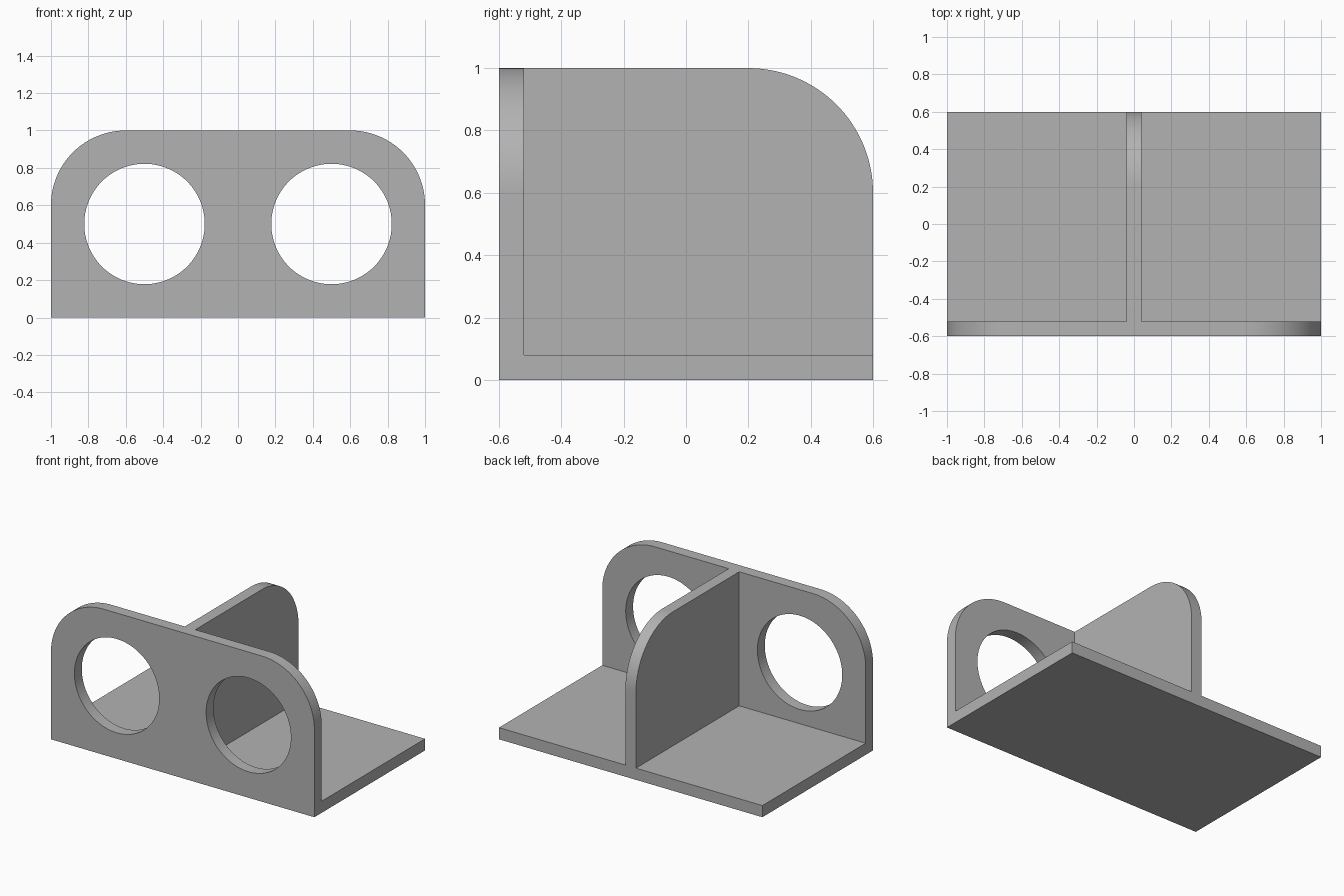
import bpy
import bmesh
from math import cos, sin, pi, radians
from mathutils import Vector

if "Cube" in bpy.data.objects:
    bpy.data.objects.remove(bpy.data.objects["Cube"], do_unlink=True)

# Overall dimensions
HALF_W, HALF_D, HEIGHT = 1.0, 0.6, 1.0
THICK = 0.08
CORNER = 0.4
HOLE_R, HOLE_X, HOLE_Z = 0.322, 0.5, 0.5

# Plain grey material
grey = bpy.data.materials.new("grey")
grey.use_nodes = True
grey.diffuse_color = (0.45, 0.45, 0.45, 1)
grey.node_tree.nodes["Principled BSDF"].inputs["Base Color"].default_value = grey.diffuse_color


def arc(cx, cz, radius, start, end, steps):
    """Points along a circular arc, angles in degrees."""
    angles = [radians(start + (end - start) * i / steps) for i in range(steps + 1)]
    return [(cx + radius * cos(a), cz + radius * sin(a)) for a in angles]


def extrude_profile(name, points, place, depth):
    """Extrude a closed 2D outline, mapped to 3D by place, along depth."""
    bm = bmesh.new()
    face = bm.faces.new([bm.verts.new(place(u, v)) for u, v in points])
    grown = bmesh.ops.extrude_face_region(bm, geom=[face])
    moved = [g for g in grown["geom"] if isinstance(g, bmesh.types.BMVert)]
    bmesh.ops.translate(bm, verts=moved, vec=Vector(depth))
    bmesh.ops.recalc_face_normals(bm, faces=bm.faces)
    mesh = bpy.data.meshes.new(name)
    bm.to_mesh(mesh)
    bm.free()
    mesh.materials.append(grey)
    obj = bpy.data.objects.new(name, mesh)
    bpy.context.collection.objects.link(obj)
    return obj


# Base plate, running back from the front plate
base = extrude_profile(
    "base_plate",
    [(-HALF_W, THICK - HALF_D), (HALF_W, THICK - HALF_D), (HALF_W, HALF_D), (-HALF_W, HALF_D)],
    lambda x, y: (x, y, 0), (0, 0, THICK))

# Front plate with two rounded upper corners
cx, cz = HALF_W - CORNER, HEIGHT - CORNER
outline = [(-HALF_W, 0), (HALF_W, 0)]
outline += arc(cx, cz, CORNER, 0, 90, 32) + arc(-cx, cz, CORNER, 90, 180, 32)
front = extrude_profile("front_plate", outline, lambda x, z: (x, -HALF_D, z), (0, THICK, 0))

# Round holes through the front plate
for side, label in ((1, "left"), (-1, "right")):
    cutter = extrude_profile(
        label + "_hole_cutter", arc(side * HOLE_X, HOLE_Z, HOLE_R, 0, 360, 96)[:-1],
        lambda x, z: (x, -HALF_D - THICK, z), (0, 3 * THICK, 0))
    cutter.hide_render = True
    cutter.hide_set(True)
    cut = front.modifiers.new(label + "_hole", "BOOLEAN")
    cut.operation = "DIFFERENCE"
    cut.solver = "EXACT"
    cut.object = cutter

# Centre rib with a rounded upper back corner
rib_outline = [(THICK - HALF_D, HEIGHT), (THICK - HALF_D, THICK), (HALF_D, THICK)]
rib_outline += arc(HALF_D - CORNER, cz, CORNER, 0, 90, 32)
rib = extrude_profile("centre_rib", rib_outline, lambda y, z: (-THICK / 2, y, z), (THICK, 0, 0))

# Smooth the curved edges, keep the corners sharp
bpy.ops.object.select_all(action="DESELECT")
for obj in (base, front, rib):
    obj.select_set(True)
bpy.context.view_layer.objects.active = front
bpy.ops.object.shade_smooth_by_angle(angle=pi / 6)
